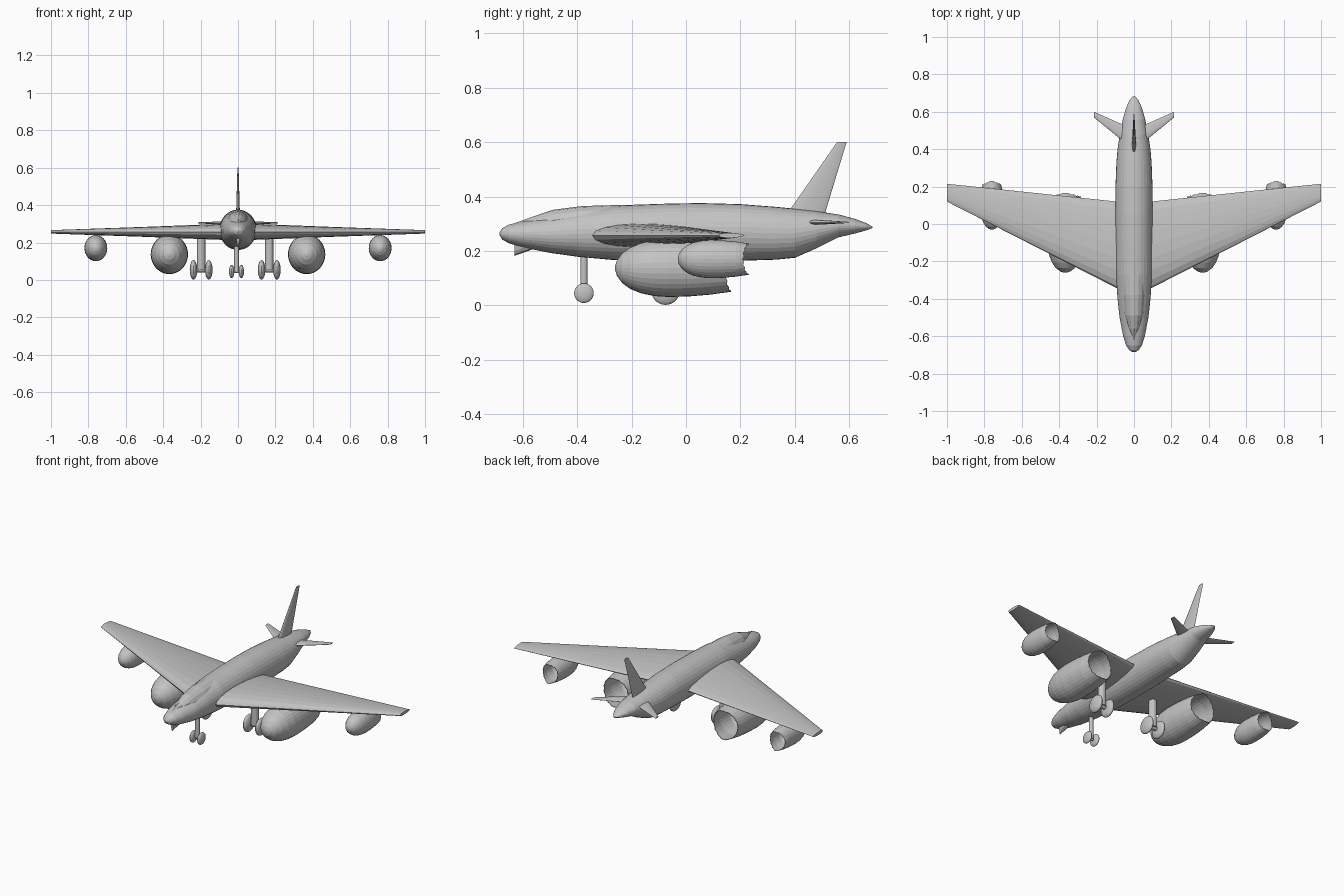
import bpy, bmesh
from math import sin, cos, pi
from mathutils import Matrix

cube = bpy.data.objects.get("Cube")
if cube:
    bpy.data.objects.remove(cube)

grey = bpy.data.materials.new("plain grey")
grey.use_nodes = True
grey.diffuse_color = (0.55, 0.55, 0.55, 1)
grey.node_tree.nodes["Principled BSDF"].inputs["Base Color"].default_value = (0.55, 0.55, 0.55, 1)


def finish(name, bm):
    bmesh.ops.recalc_face_normals(bm, faces=bm.faces)
    mesh = bpy.data.meshes.new(name)
    bm.to_mesh(mesh)
    bm.free()
    mesh.materials.append(grey)
    obj = bpy.data.objects.new(name, mesh)
    bpy.context.collection.objects.link(obj)
    return obj


def loft(name, rings):
    """Skin a closed surface through rings of equal point count."""
    bm = bmesh.new()
    rows = [[bm.verts.new(p) for p in ring] for ring in rings]
    n = len(rows[0])
    for a, b in zip(rows, rows[1:]):
        for i in range(n):
            j = (i + 1) % n
            bm.faces.new((a[i], a[j], b[j], b[i]))
    bm.faces.new(rows[0])
    bm.faces.new(rows[-1])
    return finish(name, bm)


def ellipse(x, y, z, rx, rz, n=32, shift=lambda a, i: 0):
    angles = [2 * pi * i / n for i in range(n)]
    return [(x + rx * cos(a), y + shift(a, i), z + rz * sin(a)) for i, a in enumerate(angles)]


def foil(origin, chord, half, up):
    """Pointed-oval section; chord runs along y, thickness along the chosen axis."""
    n = 10
    ring = []
    for i in range(2 * n):
        a = pi * i / n
        t = (1 - cos(a)) / 2
        h = half * sin(a) * (1.25 - 0.5 * t)
        x, y, z = origin
        ring.append((x, y + chord * t, z + h) if up else (x + h, y + chord * t, z))
    return ring


def ellipsoid(name, centre, radii):
    bm = bmesh.new()
    bmesh.ops.create_uvsphere(bm, u_segments=24, v_segments=14, radius=1,
                              matrix=Matrix.Translation(centre) @ Matrix.Diagonal((*radii, 1)))
    return finish(name, bm)


def rod(name, centre, radius, length, axis="Z"):
    turn = Matrix.Rotation(pi / 2, 4, "Y") if axis == "X" else Matrix()
    bm = bmesh.new()
    bmesh.ops.create_cone(bm, cap_ends=True, segments=16, radius1=radius, radius2=radius,
                          depth=length, matrix=Matrix.Translation(centre) @ turn)
    return finish(name, bm)


# Fuselage: station, top, bottom, half width
stations = [
    (-0.685, 0.268, 0.258, 0.006), (-0.675, 0.284, 0.242, 0.025), (-0.65, 0.297, 0.228, 0.042),
    (-0.60, 0.308, 0.213, 0.058), (-0.50, 0.325, 0.193, 0.077), (-0.40, 0.346, 0.179, 0.088),
    (-0.27, 0.366, 0.167, 0.097), (-0.10, 0.373, 0.161, 0.1), (0.05, 0.376, 0.16, 0.1),
    (0.20, 0.372, 0.164, 0.099), (0.33, 0.362, 0.168, 0.094), (0.40, 0.355, 0.175, 0.088),
    (0.48, 0.346, 0.21, 0.076), (0.56, 0.334, 0.25, 0.06), (0.62, 0.318, 0.264, 0.043),
    (0.66, 0.303, 0.275, 0.025), (0.685, 0.29, 0.284, 0.005),
]
loft("fuselage", [ellipse(0, y, (t + b) / 2, w, (t - b) / 2) for y, t, b, w in stations])

# Cockpit hump with a sloping windscreen
hump = [(-0.63, 0.302, 0.008), (-0.56, 0.327, 0.036), (-0.49, 0.351, 0.052),
        (-0.38, 0.365, 0.062), (-0.24, 0.369, 0.06), (-0.1, 0.371, 0.04)]
loft("cockpit", [ellipse(0, y, t - 0.06, w, 0.06, 16) for y, t, w in hump])

# Vertical fin
loft("tail_fin", [foil((0, 0.36, 0.32), 0.145, 0.011, False),
                  foil((0, 0.555, 0.6), 0.035, 0.003, False)])


def engine(name, x, front, back, z, rx, rz):
    """Rounded nacelle with a hollow, ragged rear opening."""
    length = back - front
    profile = [(0, 0.08), (0.015, 0.27), (0.06, 0.52), (0.13, 0.72), (0.22, 0.87),
               (0.34, 0.97), (0.46, 1), (0.64, 0.98), (0.82, 0.92)]
    rings = [ellipse(x, front + t * length, z, r * rx, r * rz) for t, r in profile]

    def ragged(a, i):
        return -0.022 * abs(cos(a)) + (0.005 if i % 2 else 0)

    for r in (0.82, 0.79):
        rings.append(ellipse(x, back, z, r * rx, r * rz, shift=ragged))
    for t, r in ((0.8, 0.85), (0.6, 0.8), (0.45, 0.5)):
        rings.append(ellipse(x, front + t * length, z, r * rx, r * rz))
    loft(name, rings)


def gear(name, x, y, z, radius, gap, half_width, leg_radius, top):
    """Leg, axle and a pair of flattened round wheels."""
    rod(name + "_leg", (x, y, (z + top) / 2), leg_radius, top - z)
    rod(name + "_axle", (x, y, z), leg_radius * 0.6, gap * 2, "X")
    for k in (-1, 1):
        ellipsoid(name + "_wheel", (x + k * gap, y, z), (half_width, radius, radius))


for side, s in (("left", 1), ("right", -1)):
    # Swept wing
    loft(side + "_wing", [foil((0, -0.39, 0.257), 0.5, 0.045, True),
                          foil((s * 0.5, -0.135, 0.257), 0.298, 0.026, True),
                          foil((s, 0.12, 0.257), 0.095, 0.009, True)])
    # Tailplane
    loft(side + "_tailplane", [foil((0, 0.395, 0.305), 0.11, 0.011, True),
                               foil((s * 0.215, 0.57, 0.305), 0.03, 0.003, True)])
    # Engines
    engine(side + "_inner_engine", s * 0.367, -0.26, 0.165, 0.137, 0.1, 0.106)
    engine(side + "_outer_engine", s * 0.76, -0.03, 0.23, 0.17, 0.061, 0.07)
    # Main landing gear
    gear(side + "_main_gear", s * 0.182 - 0.015, -0.075, 0.054, 0.052, 0.041, 0.02, 0.022, 0.235)

# Nose landing gear
gear("nose_gear", -0.008, -0.375, 0.045, 0.036, 0.026, 0.014, 0.013, 0.22)
